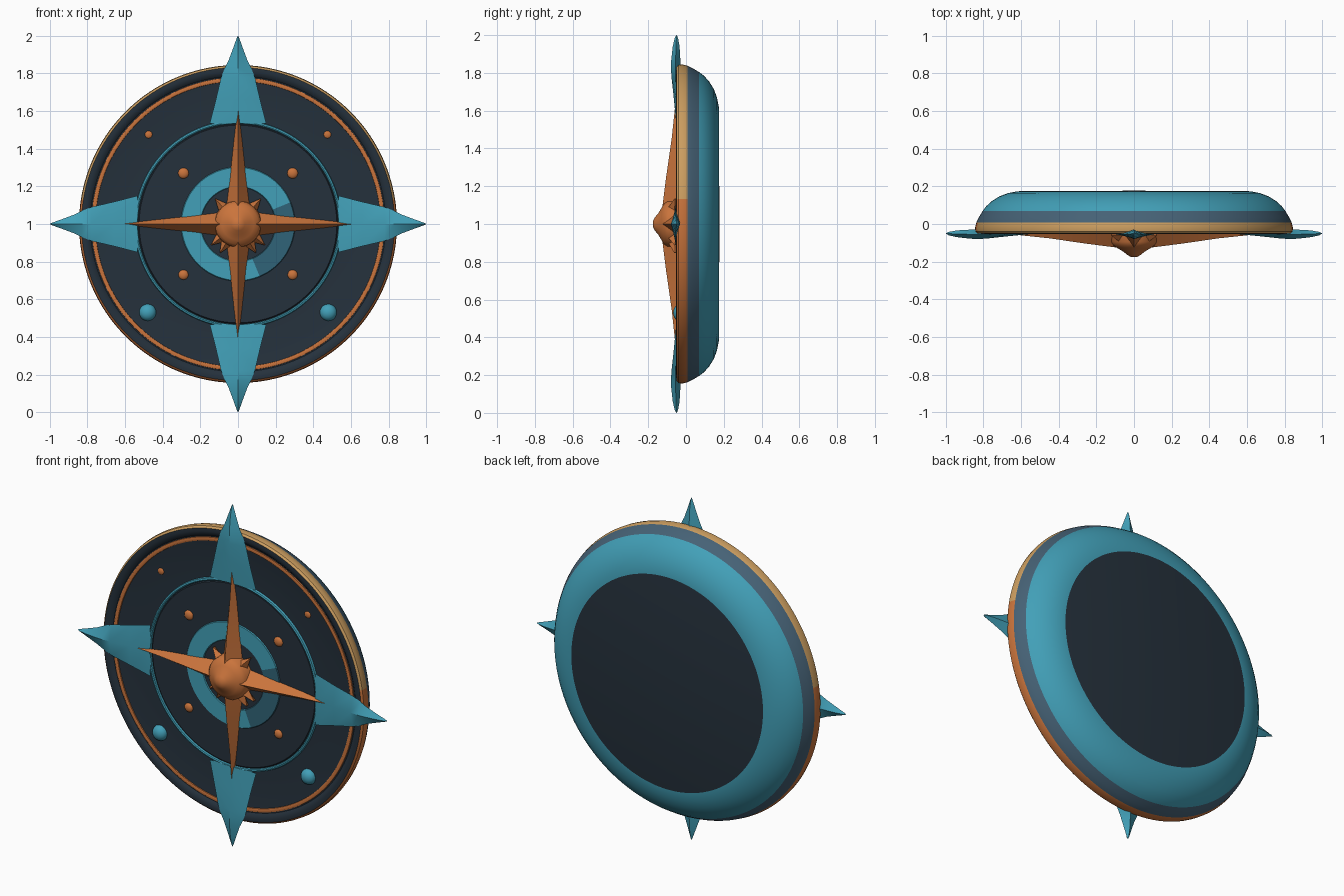
import bpy, bmesh, math

if "Cube" in bpy.data.objects:
    bpy.data.objects.remove(bpy.data.objects["Cube"])


def srgb(r, g, b):
    def f(c):
        c /= 255
        return c / 12.92 if c <= 0.04045 else ((c + 0.055) / 1.055) ** 2.4
    return (f(r), f(g), f(b), 1.0)


def make_mat(name, rgb):
    m = bpy.data.materials.new(name)
    m.diffuse_color = srgb(*rgb)
    m.use_nodes = True
    m.node_tree.nodes["Principled BSDF"].inputs["Base Color"].default_value = m.diffuse_color
    return m


TEAL = make_mat("teal", (66, 160, 184))
NAVY = make_mat("dark navy", (37, 49, 60))
ORANGE = make_mat("copper orange", (202, 116, 60))
TAN = make_mat("brass tan", (204, 158, 96))
SLATE = make_mat("slate blue", (70, 98, 118))
DEEP = make_mat("deep teal", (48, 100, 120))


def finish(name, bm, mats, angle=35):
    bmesh.ops.remove_doubles(bm, verts=bm.verts, dist=1e-5)
    bmesh.ops.recalc_face_normals(bm, faces=bm.faces)
    me = bpy.data.meshes.new(name)
    bm.to_mesh(me)
    bm.free()
    for m in mats:
        me.materials.append(m)
    me.shade_smooth()
    me.set_sharp_from_angle(angle=math.radians(angle))
    ob = bpy.data.objects.new(name, me)
    bpy.context.collection.objects.link(ob)
    return ob


def lathe(name, prof, mats, colour=None, n=128, centre=(0, 1), closed=False, angle=35):
    """Spin (radius, y) points around the y axis; colour(i, angle) picks the material slot."""
    bm = bmesh.new()
    pts = prof + [prof[0]] if closed else prof
    rows = []
    for k in range(n):
        a = 2 * math.pi * k / n
        rows.append([bm.verts.new((centre[0] + r * math.cos(a), y,
                                   centre[1] + r * math.sin(a))) for r, y in pts])
    for k in range(n):
        A, B = rows[k], rows[(k + 1) % n]
        for i in range(len(pts) - 1):
            q = [A[i], A[i + 1], B[i + 1], B[i]]
            if pts[i][0] == 0:
                q = [A[i], A[i + 1], B[i + 1]]
            elif pts[i + 1][0] == 0:
                q = [A[i], A[i + 1], B[i]]
            f = bm.faces.new(q)
            if colour:
                f.material_index = colour(i, 2 * math.pi * (k + 0.5) / n)
    return finish(name, bm, mats, angle)


def blade(name, sections, deg, mat, angle=25):
    """Ridged spike pointing outwards: sections are (radius, half width, ridge y, edge y, back y)."""
    bm = bmesh.new()
    c, s = math.cos(math.radians(deg)), math.sin(math.radians(deg))
    rows = []
    for r, w, yr, ye, yb in sections:
        rows.append([bm.verts.new((r * c - t * s, y, 1 + r * s + t * c))
                     for t, y in ((-w, ye), (0, yr), (w, ye), (0, yb))])
    for A, B in zip(rows, rows[1:]):
        for i in range(4):
            j = (i + 1) % 4
            bm.faces.new((A[i], A[j], B[j], B[i]))
    bm.faces.new(rows[0])
    bm.faces.new(rows[-1])
    return finish(name, bm, [mat], angle)


# Body: stepped front face, banded rim, domed back
body = [(0, -0.040), (0.525, -0.040), (0.53, -0.034), (0.745, -0.034), (0.755, -0.036),
        (0.785, -0.036), (0.795, -0.046), (0.815, -0.052), (0.832, -0.050), (0.842, -0.040),
        (0.845, -0.020), (0.838, 0.008), (0.825, 0.035), (0.805, 0.068),
        (0.785, 0.095), (0.755, 0.122), (0.715, 0.147), (0.67, 0.164), (0.62, 0.174), (0, 0.177)]
body_mats = [NAVY, TAN, ORANGE, SLATE, TEAL]


def body_colour(i, a):
    if i < 8 or i == 18:
        return 0
    if i < 11:
        return 1 if 0.845 * math.sin(a) > 0.12 else 2
    return 3 if i < 13 else 4


lathe("compass_body", body, body_mats, body_colour, n=160)

# Inlaid rings on the dial
lathe("outer_ring", [(0.756, -0.030), (0.758, -0.042), (0.766, -0.045), (0.778, -0.042),
                     (0.780, -0.030)], [ORANGE], closed=True, n=160)
lathe("middle_ring", [(0.532, -0.030), (0.534, -0.046), (0.540, -0.049), (0.548, -0.046),
                      (0.552, -0.030)], [TEAL], closed=True, n=160)
lathe("inner_ring", [(0.195, -0.038), (0.20, -0.045), (0.30, -0.045), (0.305, -0.038)],
      [TEAL, DEEP], lambda i, a: 1 if a > 1.62 * math.pi or a < 0.12 * math.pi else 0,
      closed=True)

# Four outer points and four compass needles
point = [(0.535, 0.150, -0.052, -0.046, -0.030), (0.66, 0.118, -0.064, -0.052, -0.030),
         (0.78, 0.090, -0.077, -0.055, -0.030), (0.83, 0.070, -0.080, -0.055, -0.030),
         (0.87, 0.050, -0.078, -0.055, -0.030), (0.94, 0.024, -0.070, -0.053, -0.034),
         (0.985, 0.008, -0.060, -0.051, -0.042), (1.0, 0.001, -0.051, -0.050, -0.049)]
needle = [(0.0, 0.066, -0.135, -0.050, -0.035), (0.10, 0.060, -0.124, -0.045, -0.035),
          (0.25, 0.042, -0.105, -0.043, -0.035), (0.45, 0.021, -0.076, -0.043, -0.035),
          (0.62, 0.001, -0.058, -0.050, -0.040)]
for side, deg in (("right", 0), ("top", 90), ("left", 180), ("bottom", 270)):
    blade("outer_point_" + side, point, deg, TEAL)
    blade("needle_" + side, needle, deg, ORANGE)

# Central hub with small teeth
lathe("hub", [(0, -0.176), (0.018, -0.174), (0.036, -0.164), (0.058, -0.146), (0.085, -0.130),
              (0.108, -0.116), (0.122, -0.095), (0.126, -0.036)], [ORANGE], n=48, angle=60)
for k, deg in enumerate((48, 132, 218, 238, 302, 322)):
    blade("hub_tooth_%d" % (k + 1), [(0.08, 0.045, -0.115, -0.060, -0.036),
                                     (0.135, 0.022, -0.085, -0.060, -0.036),
                                     (0.18, 0.002, -0.062, -0.058, -0.040)], deg, ORANGE)


# Studs on the dial
def stud(name, x, z, r, h, base, mat):
    prof = [(r * math.cos(t * math.pi / 10), base - h * math.sin(t * math.pi / 10))
            for t in range(5)] + [(0, base - h)]
    lathe(name, prof, [mat], n=20, centre=(x, z), angle=60)


for side, s in (("left", -1), ("right", 1)):
    stud("upper_inner_stud_" + side, s * 0.29, 1.27, 0.029, 0.016, -0.038, ORANGE)
    stud("lower_inner_stud_" + side, s * 0.29, 0.73, 0.027, 0.016, -0.038, ORANGE)
    stud("lower_outer_stud_" + side, s * 0.48, 0.53, 0.045, 0.035, -0.033, TEAL)
    stud("upper_outer_stud_" + side, s * 0.475, 1.475, 0.020, 0.008, -0.033, ORANGE)
